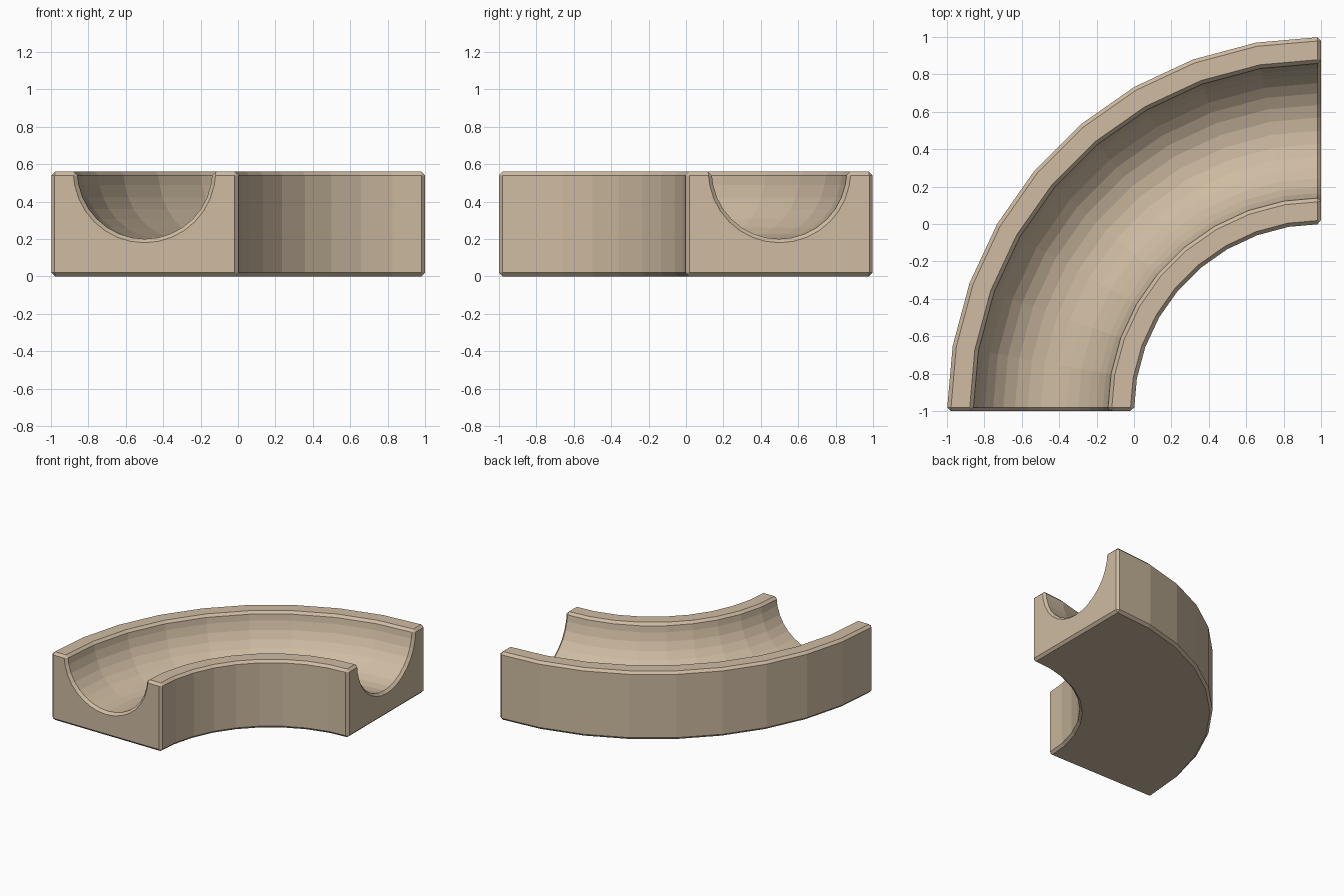
import bpy, bmesh
from math import sin, cos, pi, radians

if "Cube" in bpy.data.objects:
    bpy.data.objects.remove(bpy.data.objects["Cube"])

B = 0.02          # chamfer width
H = 0.56          # height
STEPS = 9         # flat segments around the quarter turn
ARC = 16          # flat segments across the channel


def channel(radius):
    # Half-round groove from outer wall to inner wall, stopped at the chamfer
    pts = []
    for i in range(ARC + 1):
        a = pi * i / ARC
        pts.append((1.5 + radius * cos(a), min(H - radius * sin(a), H - B)))
    return pts


# Full cross-section (radius, z), with chamfered corners
full = [(1 + B, 0), (2 - B, 0), (2, B), (2, H - B), (2 - B, H), (1.88, H)]
full += channel(0.36)
full += [(1.12, H), (1 + B, H), (1, H - B), (1, B)]

# Matching end-face section, inset by the chamfer (doubled points get merged)
o, i = 2 - B, 1 + B
cap = [(i, B), (o, B), (o, B), (o, H - B), (o, H - B), (1.88, H - B)]
cap += channel(0.38)
cap += [(1.12, H - B), (i, H - B), (i, H - B), (i, B)]


def at(p, angle):
    r, z = p
    return (1 - r * cos(angle), -1 + r * sin(angle), z)


def near_end(p):
    # Point on the first chord, one chamfer width in from the end face
    step = radians(90 / STEPS)
    t = B / (p[0] * sin(step))
    a, b = at(p, 0), at(p, step)
    return tuple(u + (v - u) * t for u, v in zip(a, b))


def mirror(v):
    # Swap the two ends of the quarter turn
    return (-v[1], -v[0], v[2])


rings = [[at(p, 0) for p in cap], [near_end(p) for p in full]]
rings += [[at(p, radians(90 * k / STEPS)) for p in full] for k in range(1, STEPS)]
rings += [[mirror(near_end(p)) for p in full], [mirror(at(p, 0)) for p in cap]]

# Curved track: loft the sections and close both ends
bm = bmesh.new()
rows = [[bm.verts.new(c) for c in ring] for ring in rings]
n = len(full)
for a, b in zip(rows, rows[1:]):
    for k in range(n):
        m = (k + 1) % n
        bm.faces.new((a[k], a[m], b[m], b[k]))
bm.faces.new(rows[0])
bm.faces.new(rows[-1])
bmesh.ops.remove_doubles(bm, verts=bm.verts, dist=1e-4)

# Merge the strips of the underside into one flat face
bm.normal_update()
bottom = [f for f in bm.faces if all(v.co.z < 1e-4 for v in f.verts)]
bmesh.ops.dissolve_faces(bm, faces=bottom)
bmesh.ops.recalc_face_normals(bm, faces=bm.faces)

mesh = bpy.data.meshes.new("curved_track")
bm.to_mesh(mesh)
bm.free()
track = bpy.data.objects.new("curved_track", mesh)
bpy.context.collection.objects.link(track)

# Pale wood colour
wood = bpy.data.materials.new("pale_wood")
wood.diffuse_color = (0.62, 0.50, 0.36, 1)
wood.use_nodes = True
wood.node_tree.nodes["Principled BSDF"].inputs["Base Color"].default_value = wood.diffuse_color
mesh.materials.append(wood)
